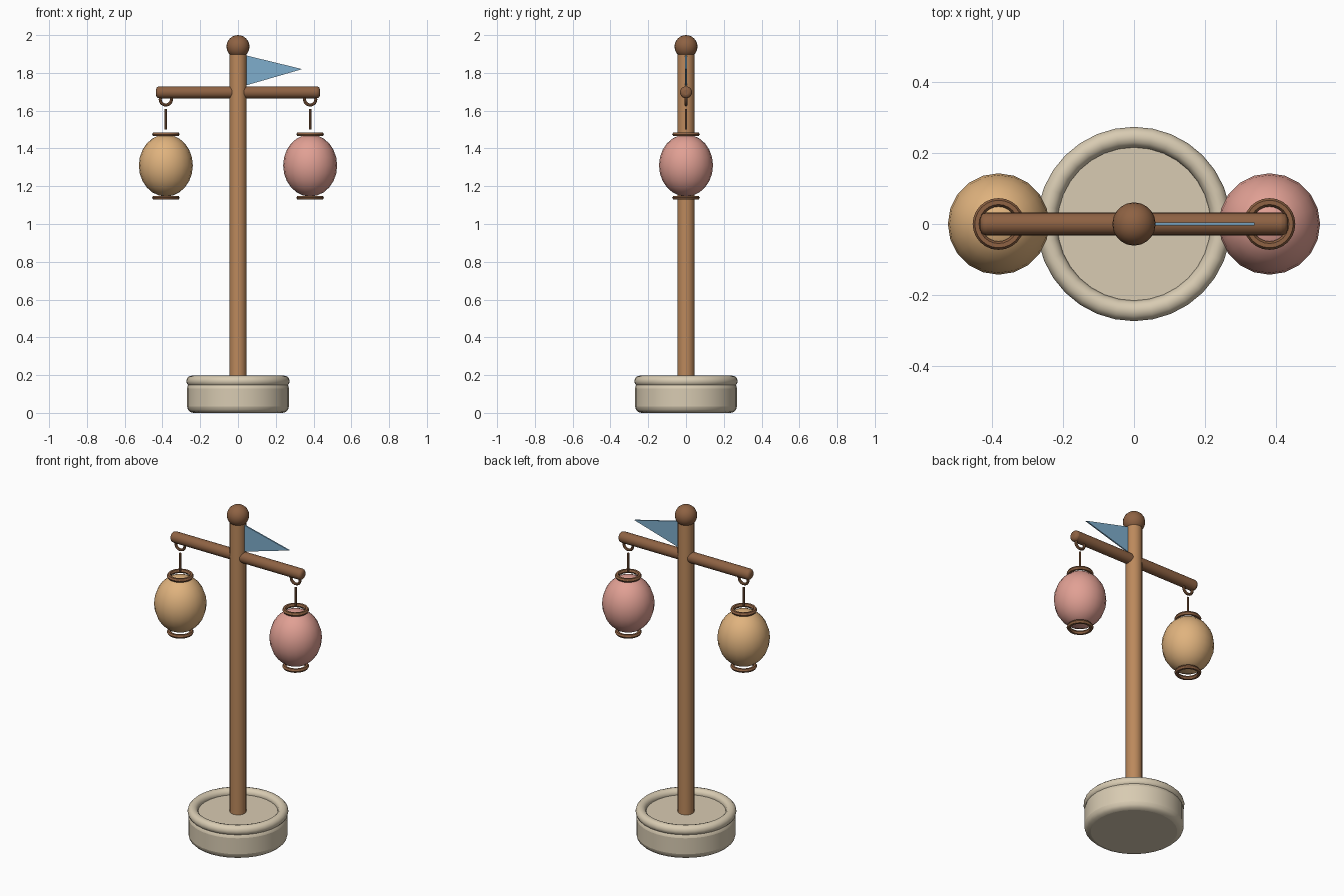
import bpy
import bmesh
from math import pi, radians

cube = bpy.data.objects.get("Cube")
if cube:
    bpy.data.objects.remove(cube, do_unlink=True)


def material(name, rgb):
    """Flat material from 0-255 sRGB, stored as linear values."""
    lin = [((c / 255 + 0.055) / 1.055) ** 2.4 for c in rgb] + [1]
    m = bpy.data.materials.new(name)
    m.use_nodes = True
    m.diffuse_color = lin
    shader = m.node_tree.nodes["Principled BSDF"]
    shader.inputs["Base Color"].default_value = lin
    shader.inputs["Roughness"].default_value = 0.8
    return m


stone = material("pale stone", (216, 203, 178))
light_wood = material("light wood", (188, 137, 92))
dark_wood = material("dark wood", (142, 98, 67))
amber = material("amber paper", (224, 179, 126))
pink = material("pink paper", (225, 160, 148))
blue = material("blue cloth", (126, 173, 204))


def finish(name, mat, bevel=0, segments=3):
    ob = bpy.context.object
    ob.name = name
    ob.data.materials.append(mat)
    if bevel:
        mod = ob.modifiers.new("rounded edge", 'BEVEL')
        mod.width = bevel
        mod.segments = segments
        mod.limit_method = 'ANGLE'
        mod.angle_limit = radians(40)
    bpy.ops.object.shade_smooth_by_angle(angle=radians(40))
    return ob


def cylinder(name, mat, r, depth, loc, rot=(0, 0, 0), sides=20, bevel=0):
    bpy.ops.mesh.primitive_cylinder_add(vertices=sides, radius=r, depth=depth,
                                        location=loc, rotation=rot)
    return finish(name, mat, bevel)


def ring(name, mat, major, minor, loc, rot=(0, 0, 0), sides=24, tube=8):
    bpy.ops.mesh.primitive_torus_add(major_radius=major, minor_radius=minor,
                                     major_segments=sides, minor_segments=tube,
                                     location=loc, rotation=rot)
    return finish(name, mat)


def ball(name, mat, r, loc, stretch=1, sides=20, rings=12):
    bpy.ops.mesh.primitive_uv_sphere_add(radius=r, segments=sides,
                                         ring_count=rings, location=loc)
    bpy.context.object.scale.z = stretch
    return finish(name, mat)


# Base with rolled rim
cylinder("base", stone, 0.27, 0.165, (0, 0, 0.0825), sides=32, bevel=0.035)
ring("base_rim", stone, 0.245, 0.029, (0, 0, 0.168), sides=32, tube=12)

# Post, finial and crossbar
cylinder("post", light_wood, 0.045, 1.75, (0, 0, 1.035))
ball("finial", dark_wood, 0.061, (0, 0, 1.939))
cylinder("crossbar", dark_wood, 0.032, 0.868, (0, 0, 1.697),
         rot=(0, pi / 2, 0), bevel=0.018)

# Hanging lanterns, one on each arm
for side, x, paper in (("right", -0.382, amber), ("left", 0.382, pink)):
    ring(side + "_hook", dark_wood, 0.03, 0.008, (x, 0, 1.66),
         rot=(pi / 2, 0, 0), sides=20)
    cylinder(side + "_hanger", dark_wood, 0.006, 0.11, (x, 0, 1.555), sides=8)
    ball(side + "_lantern", paper, 0.143, (x, 0, 1.31), stretch=1.15)
    for end, z in (("top", 1.475), ("bottom", 1.139)):
        ring(f"{side}_lantern_{end}_ring", dark_wood, 0.061, 0.012,
             (x, 0, z), tube=6)

# Pennant: a thin triangular prism
bm = bmesh.new()
corners = ((0.04, 1.893), (0.04, 1.733), (0.34, 1.82))
face = bm.faces.new([bm.verts.new((x, -0.004, z)) for x, z in corners])
extruded = bmesh.ops.extrude_face_region(bm, geom=[face])
new_verts = [g for g in extruded["geom"] if isinstance(g, bmesh.types.BMVert)]
bmesh.ops.translate(bm, verts=new_verts, vec=(0, 0.008, 0))
bmesh.ops.recalc_face_normals(bm, faces=bm.faces)
mesh = bpy.data.meshes.new("pennant")
bm.to_mesh(mesh)
bm.free()
mesh.materials.append(blue)
bpy.context.collection.objects.link(bpy.data.objects.new("pennant", mesh))
